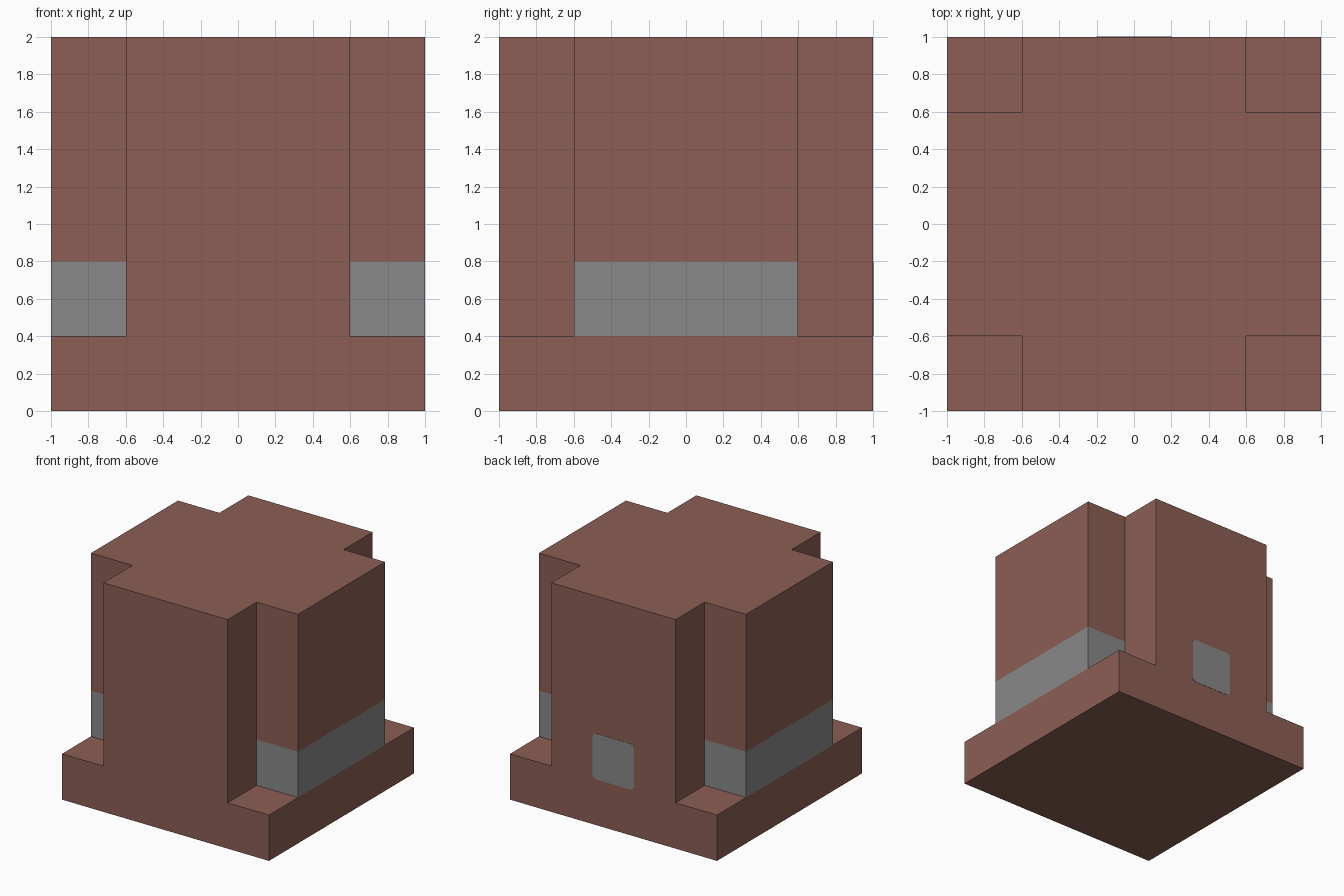
import bpy
import bmesh
from mathutils import Vector

default = bpy.data.objects.get("Cube")
if default:
    bpy.data.objects.remove(default, do_unlink=True)


def material(name, rgb):
    mat = bpy.data.materials.new(name)
    mat.use_nodes = True
    mat.diffuse_color = (*rgb, 1)
    mat.node_tree.nodes["Principled BSDF"].inputs["Base Color"].default_value = (*rgb, 1)
    return mat


brown = material("reddish brown", (0.26, 0.114, 0.09))
grey = material("mid grey", (0.25, 0.25, 0.248))

ARM = 0.6      # half width of each arm of the cross
BASE = 0.4     # height of the base, and of the grey band above it


def add_object(name, bm, mats):
    bmesh.ops.recalc_face_normals(bm, faces=bm.faces[:])
    mesh = bpy.data.meshes.new(name)
    bm.to_mesh(mesh)
    bm.free()
    for mat in mats:
        mesh.materials.append(mat)
    obj = bpy.data.objects.new(name, mesh)
    bpy.context.collection.objects.link(obj)
    return obj


def raise_faces(bm, faces, height):
    """Extrude faces upward, drop the old ones and return the new tops."""
    out = bmesh.ops.extrude_face_region(bm, geom=faces)["geom"]
    tops = [g for g in out if isinstance(g, bmesh.types.BMFace)]
    verts = [g for g in out if isinstance(g, bmesh.types.BMVert)]
    bmesh.ops.translate(bm, vec=(0, 0, height), verts=verts)
    old = [f for f in faces if f.is_valid]
    if old:
        bmesh.ops.delete(bm, geom=old, context='FACES')
    return tops


# Square base, cut along the edges of the cross
bm = bmesh.new()
bmesh.ops.create_cube(bm, size=2)
bmesh.ops.scale(bm, vec=(1, 1, BASE / 2), verts=bm.verts[:])
bmesh.ops.translate(bm, vec=(0, 0, BASE / 2), verts=bm.verts[:])
for axis in (Vector((1, 0, 0)), Vector((0, 1, 0))):
    for side in (-ARM, ARM):
        bmesh.ops.bisect_plane(bm, geom=bm.verts[:] + bm.edges[:] + bm.faces[:],
                               plane_co=axis * side, plane_no=axis)

# Cross-shaped tower: a banded lower tier and a tall upper tier
bm.normal_update()
cross = []
for f in bm.faces:
    c = f.calc_center_median()
    if f.normal.z > 0.9 and min(abs(c.x), abs(c.y)) < ARM:
        cross.append(f)
tops = raise_faces(bm, cross, BASE)
raise_faces(bm, tops, 2 - 2 * BASE)

# Grey band round the lower tier of the two side arms
for f in bm.faces:
    c = f.calc_center_median()
    f.material_index = int(BASE + 0.1 < c.z < 2 * BASE and abs(c.x) > ARM + 0.1)
add_object("tower_body", bm, (brown, grey))

# Thin grey plate with rounded corners on the back
bm = bmesh.new()
bmesh.ops.create_cube(bm, size=1)
bmesh.ops.scale(bm, vec=(0.4, 0.004, 0.4), verts=bm.verts[:])
corners = [e for e in bm.edges if abs(e.verts[0].co.y - e.verts[1].co.y) > 0.001]
bmesh.ops.bevel(bm, geom=corners, offset=0.03, segments=3, profile=0.5, affect='EDGES')
plate = add_object("back_plate", bm, (grey,))
plate.location = (0, 1, 1.5 * BASE)
